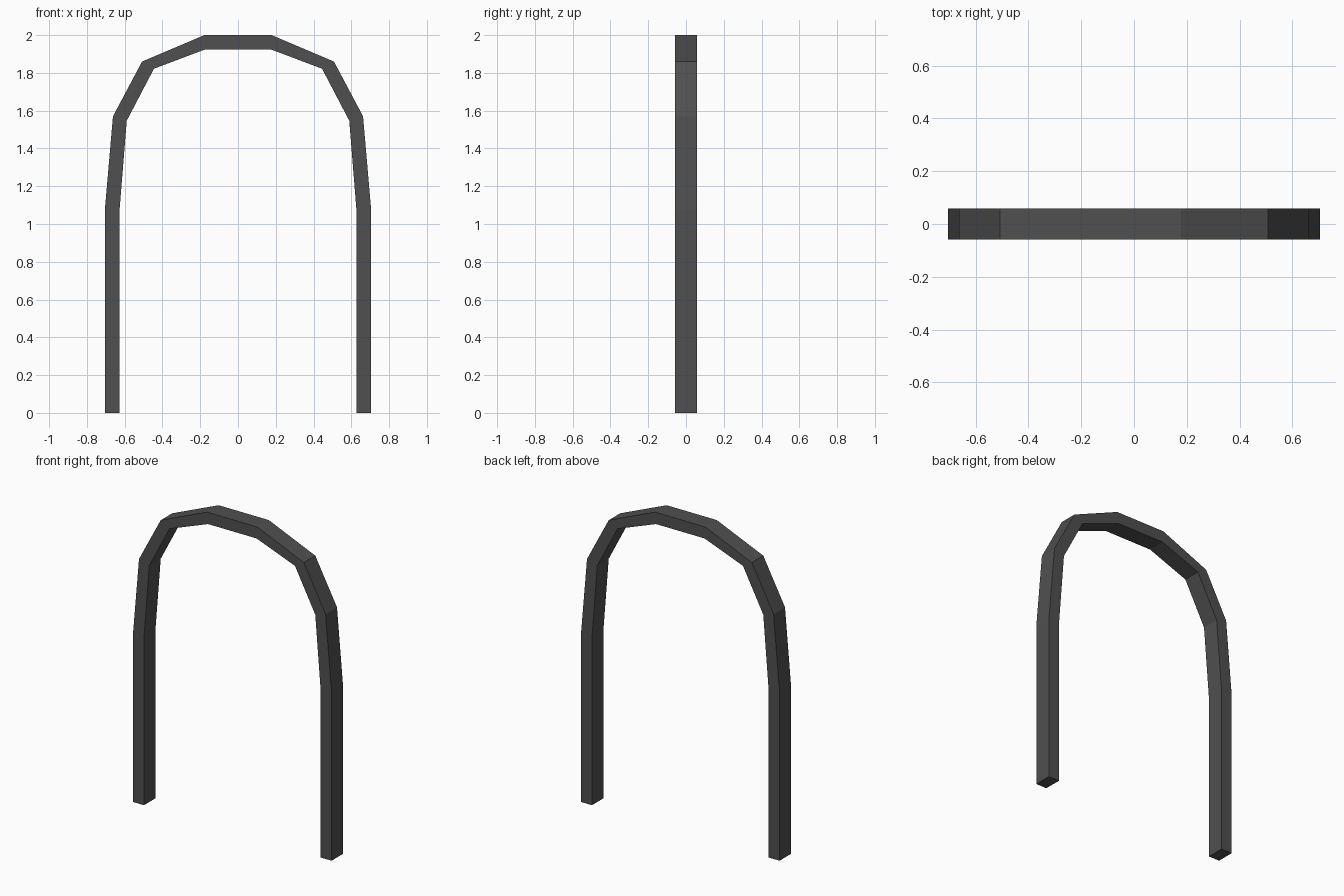
import bpy, bmesh

if "Cube" in bpy.data.objects:
    bpy.data.objects.remove(bpy.data.objects["Cube"])

HALF_DEPTH = 0.058

# Half outlines of the arch, from the foot up to the crown (x, z)
outer = [(0.705, 0), (0.705, 1.075), (0.662, 1.57), (0.508, 1.86), (0.178, 2.0)]
inner = [(0.627, 0), (0.627, 1.075), (0.589, 1.547), (0.445, 1.822), (0.172, 1.925)]


def mirrored(half):
    return half + [(-x, z) for x, z in reversed(half)]


# Dark grey metal
metal = bpy.data.materials.new("dark grey")
metal.diffuse_color = (0.08, 0.08, 0.08, 1)
metal.use_nodes = True
metal.node_tree.nodes["Principled BSDF"].inputs["Base Color"].default_value = metal.diffuse_color

# Arch frame: a rectangular section carried along the outline
bm = bmesh.new()
rings = []
for (xo, zo), (xi, zi) in zip(mirrored(outer), mirrored(inner)):
    corners = [(xo, -HALF_DEPTH, zo), (xo, HALF_DEPTH, zo),
               (xi, HALF_DEPTH, zi), (xi, -HALF_DEPTH, zi)]
    rings.append([bm.verts.new(c) for c in corners])
for a, b in zip(rings, rings[1:]):
    for i in range(4):
        j = (i + 1) % 4
        bm.faces.new((a[i], a[j], b[j], b[i]))

# Closed feet
bm.faces.new(rings[0])
bm.faces.new(rings[-1])
bmesh.ops.recalc_face_normals(bm, faces=bm.faces)

mesh = bpy.data.meshes.new("arch_frame")
bm.to_mesh(mesh)
bm.free()
mesh.materials.append(metal)
bpy.context.collection.objects.link(bpy.data.objects.new("arch_frame", mesh))
